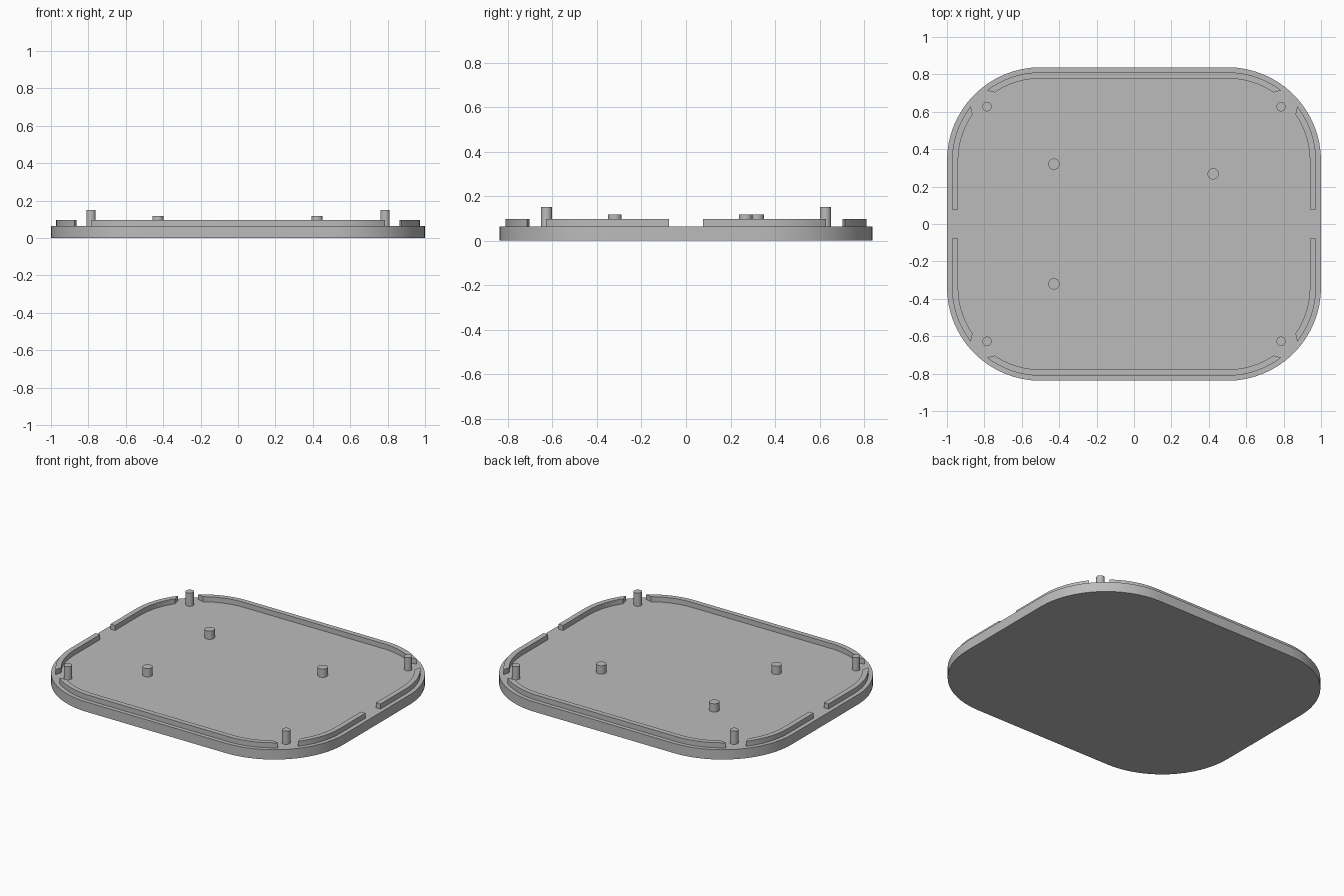
import bpy
import bmesh
from math import cos, sin, atan2, acos, hypot, pi, radians

if "Cube" in bpy.data.objects:
    bpy.data.objects.remove(bpy.data.objects["Cube"])

# Main dimensions
HALF_X, HALF_Y, CORNER = 1.0, 0.838, 0.5
CX, CY = HALF_X - CORNER, HALF_Y - CORNER
PLATE_TOP, LIP_TOP = 0.064, 0.097
LIP_OUTER, LIP_INNER = 0.473, 0.44
PIN_X, PIN_Y, CLEARANCE = 0.786, 0.627, 0.087
SIDE_GAP = 0.077
STEPS = 16

grey = bpy.data.materials.new("light grey plastic")
grey.use_nodes = True
colour = (0.5, 0.5, 0.5, 1)
grey.diffuse_color = colour
grey.node_tree.nodes["Principled BSDF"].inputs["Base Color"].default_value = colour


def finish(name, bm):
    bmesh.ops.recalc_face_normals(bm, faces=bm.faces)
    mesh = bpy.data.meshes.new(name)
    bm.to_mesh(mesh)
    bm.free()
    mesh.materials.append(grey)
    obj = bpy.data.objects.new(name, mesh)
    bpy.context.collection.objects.link(obj)
    bpy.ops.object.select_all(action="DESELECT")
    obj.select_set(True)
    bpy.context.view_layer.objects.active = obj
    bpy.ops.object.shade_smooth_by_angle(angle=radians(30))
    return obj


def extrude(bm, faces, height):
    result = bmesh.ops.extrude_face_region(bm, geom=faces)
    verts = [v for v in result["geom"] if isinstance(v, bmesh.types.BMVert)]
    bmesh.ops.translate(bm, verts=verts, vec=(0, 0, height))


def arc(radius, start, end):
    """Points on the back left corner, between two angles."""
    angles = [start + (end - start) * i / STEPS for i in range(STEPS + 1)]
    return [(CX + radius * cos(a), CY + radius * sin(a)) for a in angles]


def cut_angles(radius):
    """Where a corner arc meets the clearance circle around its pin."""
    dx, dy = PIN_X - CX, PIN_Y - CY
    d = hypot(dx, dy)
    spread = acos((radius**2 + d**2 - CLEARANCE**2) / (2 * radius * d))
    middle = atan2(dy, dx)
    return middle - spread, middle + spread


def lip(name, outer, inner, sx, sy):
    """A raised strip between two matching paths."""
    bm = bmesh.new()
    rows = [[bm.verts.new((x * sx, y * sy, PLATE_TOP)) for x, y in path]
            for path in (outer, inner)]
    faces = [bm.faces.new((rows[0][i], rows[0][i + 1], rows[1][i + 1], rows[1][i]))
             for i in range(len(outer) - 1)]
    extrude(bm, faces, LIP_TOP - PLATE_TOP)
    finish(name, bm)


def pin(name, x, y, radius, top):
    bm = bmesh.new()
    bmesh.ops.create_cone(bm, cap_ends=True, segments=32, radius1=radius,
                          radius2=radius, depth=top - PLATE_TOP)
    bmesh.ops.translate(bm, verts=bm.verts, vec=(x, y, (top + PLATE_TOP) / 2))
    finish(name, bm)


# Rounded base plate
quarter = arc(CORNER, 0, pi / 2)
outline = (quarter + [(-x, y) for x, y in reversed(quarter)]
           + [(-x, -y) for x, y in quarter] + [(x, -y) for x, y in reversed(quarter)])
bm = bmesh.new()
base = bm.faces.new([bm.verts.new((x, y, 0)) for x, y in outline])
extrude(bm, [base], PLATE_TOP)
finish("base_plate", bm)

# Locating lips, broken at the pins and at the middle of each side
side_paths, end_paths = [], []
for radius in (LIP_OUTER, LIP_INNER):
    low, high = cut_angles(radius)
    side_paths.append([(CX + radius, SIDE_GAP)] + arc(radius, 0, low))
    half = arc(radius, high, pi / 2)
    end_paths.append(half + [(-x, y) for x, y in reversed(half)])

for sy, end in ((-1, "front"), (1, "back")):
    lip(end + "_lip", *end_paths, 1, sy)
    for sx, side in ((-1, "right"), (1, "left")):
        lip(f"{end}_{side}_side_lip", *side_paths, sx, sy)
        # Tall corner pins
        pin(f"{end}_{side}_corner_pin", sx * PIN_X, sy * PIN_Y, 0.025, 0.15)

# Short support pegs
pin("back_right_peg", -0.428, 0.32, 0.03, 0.118)
pin("back_left_peg", 0.423, 0.268, 0.03, 0.118)
pin("front_right_peg", -0.428, -0.32, 0.03, 0.118)
